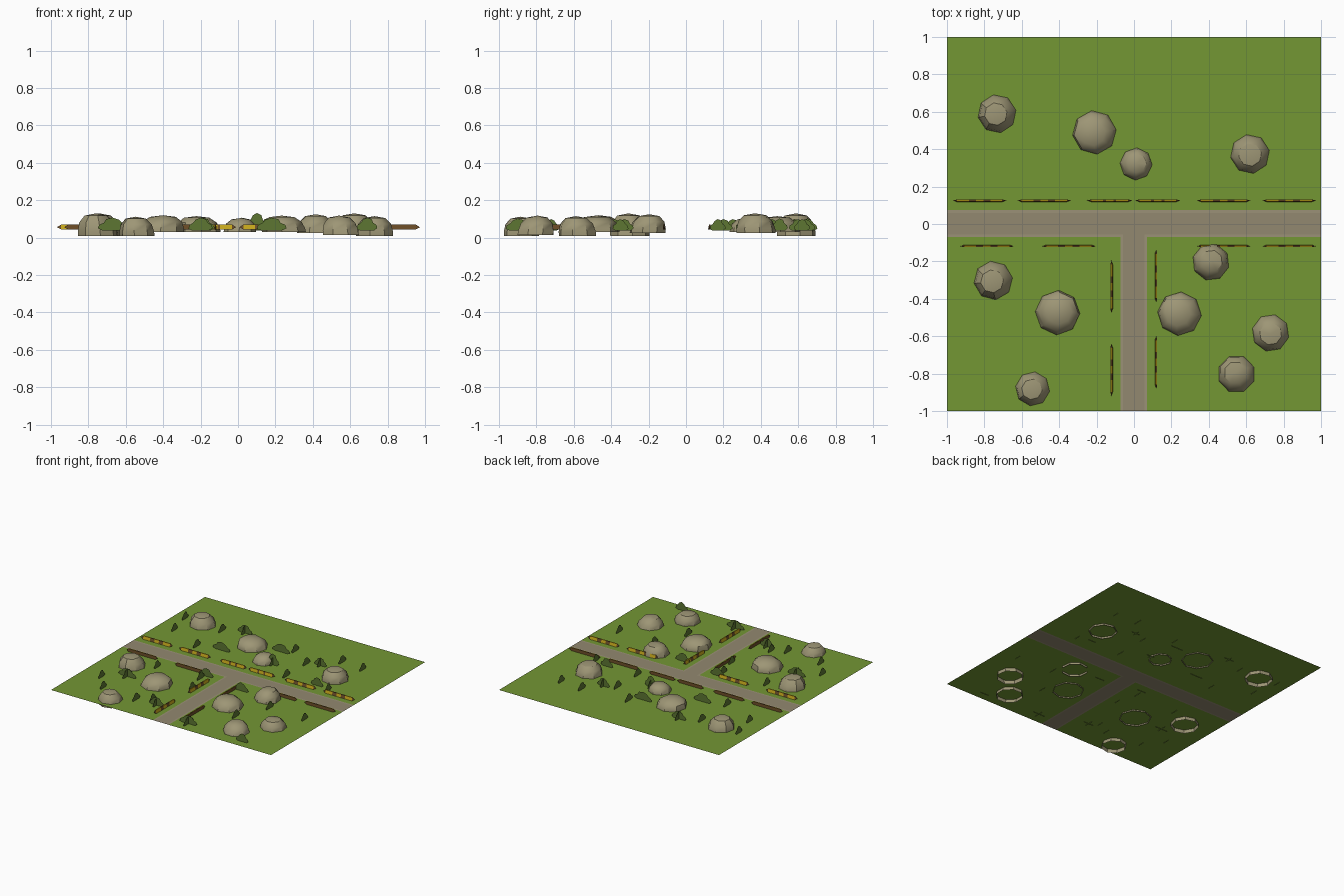
import bpy, bmesh, math, random
from mathutils import Vector, Matrix

if "Cube" in bpy.data.objects:
    bpy.data.objects.remove(bpy.data.objects["Cube"])

random.seed(4)
G = 0.04  # ground level


def mat(name, c):
    m = bpy.data.materials.new(name)
    m.diffuse_color = (*c, 1)
    m.use_nodes = True
    m.node_tree.nodes["Principled BSDF"].inputs["Base Color"].default_value = m.diffuse_color
    return m


GRASS = mat("grass_green", (0.175, 0.31, 0.034))
ROAD = mat("road_grey_brown", (0.29, 0.25, 0.16))
EDGE = mat("road_edge", (0.33, 0.285, 0.185))
ROCK = mat("rock_tan", (0.34, 0.305, 0.18))
BUSH = mat("bush_green", (0.11, 0.18, 0.032))
BROWN = mat("rail_brown", (0.16, 0.08, 0.022))
YELLOW = mat("rail_yellow", (0.58, 0.40, 0.012))


def finish(name, bm, mats, smooth=False):
    me = bpy.data.meshes.new(name)
    bm.to_mesh(me)
    bm.free()
    for m in mats:
        me.materials.append(m)
    ob = bpy.data.objects.new(name, me)
    bpy.context.collection.objects.link(ob)
    if smooth:
        bpy.ops.object.select_all(action='DESELECT')
        ob.select_set(True)
        bpy.context.view_layer.objects.active = ob
        bpy.ops.object.shade_smooth_by_angle(angle=math.radians(35))
    return ob


# Ground sheet with the T-shaped road cut into it as faces
xs = [-1, -0.073, -0.06, 0.057, 0.07, 1]
ys = [-1, -0.07, -0.057, 0.06, 0.075, 1]
bm = bmesh.new()
grid = [[bm.verts.new((x, y, G)) for x in xs] for y in ys]
for j in range(5):
    for i in range(5):
        f = bm.faces.new((grid[j][i], grid[j][i + 1], grid[j + 1][i + 1], grid[j + 1][i]))
        main = j == 2 or (i == 2 and j < 2)
        border = j in (1, 3) or (j == 0 and i in (1, 3))
        f.material_index = 1 if main else 2 if border else 0
finish("ground_with_road", bm, [GRASS, ROAD, EDGE])


# Rocks: open eight-sided domes, slightly tilted
def rock(i, x, y, r, base, top):
    bm = bmesh.new()
    rings = []
    a0 = random.uniform(0, 0.8)
    h = top - base
    lean = Vector((random.uniform(-.12, .12), random.uniform(-.12, .12), 0)) * r
    for k, t in ((1.0, 0), (0.99, 0.22), (0.88, 0.6), (0.58, 0.9)):
        rings.append([bm.verts.new(Vector((x + k * r * math.cos(a0 + n * math.pi / 4),
                                           y + k * r * math.sin(a0 + n * math.pi / 4),
                                           base + t * h)) + lean * t) for n in range(8)])
    tip = bm.verts.new(Vector((x, y, top)) + lean)
    for a, b in zip(rings, rings[1:]):
        for n in range(8):
            bm.faces.new((a[n], a[(n + 1) % 8], b[(n + 1) % 8], b[n]))
    for n in range(8):
        bm.faces.new((rings[-1][n], rings[-1][(n + 1) % 8], tip))
    finish(f"rock_{i}", bm, [ROCK], True)


for i, r in enumerate([
    (-.73, .59, .105, .01, .13), (-.21, .49, .118, .03, .115), (.01, .32, .087, .03, .105),
    (.62, .375, .106, .025, .13), (-.75, -.30, .106, .01, .13), (-.41, -.475, .12, .03, .12),
    (-.54, -.88, .095, .01, .112), (.41, -.205, .1, .025, .125), (.245, -.48, .118, .03, .118),
    (.73, -.58, .103, .01, .115), (.55, -.805, .103, .015, .118),
]):
    rock(i + 1, *r)


# Guard rails: pointed bars, yellow blocks on the road-facing side
def rail(i, length, loc, angle):
    """Built along x with the road side facing -y, then turned."""
    bm = bmesh.new()
    h = length / 2
    sec = [(-0.007, .044), (.006, .044), (.006, .07), (-0.002, .07)]
    cuts = [-h + .022, -h + .085, -.02, .02, h - .085, h - .022]
    rows = [[bm.verts.new((x, y, z)) for y, z in sec] for x in cuts]
    for s, (a, b) in enumerate(zip(rows, rows[1:])):
        for n in range(4):
            f = bm.faces.new((a[n], b[n], b[(n + 1) % 4], a[(n + 1) % 4]))
            if n in (2, 3) and s in (0, 2, 4):
                f.material_index = 1
    for row, x in ((rows[0], -h), (rows[-1], h)):
        tip = bm.verts.new((x, 0.002, .056))
        for n in range(4):
            bm.faces.new((row[n], row[(n + 1) % 4], tip))
    bmesh.ops.recalc_face_normals(bm, faces=bm.faces)
    bm.transform(Matrix.Translation((*loc, 0)) @ Matrix.Rotation(angle, 4, 'Z'))
    finish(f"guard_rail_{i}", bm, [BROWN, YELLOW])


rails = [(.285, (x, .125), 0) for x in (-.825, -.48, .48, .83)]
rails += [(.24, (x, .125), 0) for x in (-.13, .127)]
rails += [(.285, (x, -.118), math.pi) for x in (-.787, -.348, .48, .83)]
rails += [(.28, (-.12, y), math.pi / 2) for y in (-.335, -.78)]
rails += [(.28, (.118, y), -math.pi / 2) for y in (-.278, -.74)]
for i, r in enumerate(rails):
    rail(i + 1, *r)

# Bushes: flat upright cut-outs, some facing the front and some the side
OUTLINE = [(-.32, 0), (.32, 0), (.5, .2), (.45, .45), (.3, .6), (.22, .88),
           (0, 1), (-.2, .85), (-.3, .62), (-.46, .42), (-.5, .15)]


def bush(i, x, y, w, h, side):
    bm = bmesh.new()
    flip = random.choice((-1, 1))
    vs = []
    for u, v in OUTLINE:
        d = u * w * flip
        vs.append(bm.verts.new((x + (0 if side else d), y + (d if side else 0), G - .003 + v * h)))
    bm.faces.new(vs)
    finish(f"bush_{i}", bm, [BUSH])


front = [(-.39, .65), (.02, .53), (.1, .31), (-.19, -.14), (.18, -.9), (.69, -.93),
         (-.2, -.77), (-.36, .3), (.4, .5), (.17, -.2), (-.67, -.48), (.58, .2)]
side = [(-.85, .39), (-.55, .58), (-.82, -.6), (-.38, -.78), (-.27, -.72), (.3, .46),
        (.7, .62), (.5, .64), (.7, .17), (.52, -.33), (-.15, -.38), (-.55, .25),
        (-.9, .6), (.3, .2), (-.58, -.22), (-.2, -.2), (.85, -.35), (.1, .6),
        (-.7, -.75), (.4, -.6)]
for i, (x, y) in enumerate(front):
    w = (.13, .16, .11)[i % 3]
    bush(i + 1, x, y, w, .095 if (x, y) == (.1, .31) else .07, False)
    if i % 2 == 0:
        bush(i + 101, x, y, w * .8, .065, True)
for i, (x, y) in enumerate(side):
    bush(i + 41, x, y, (.085, .1)[i % 2], .062, True)
